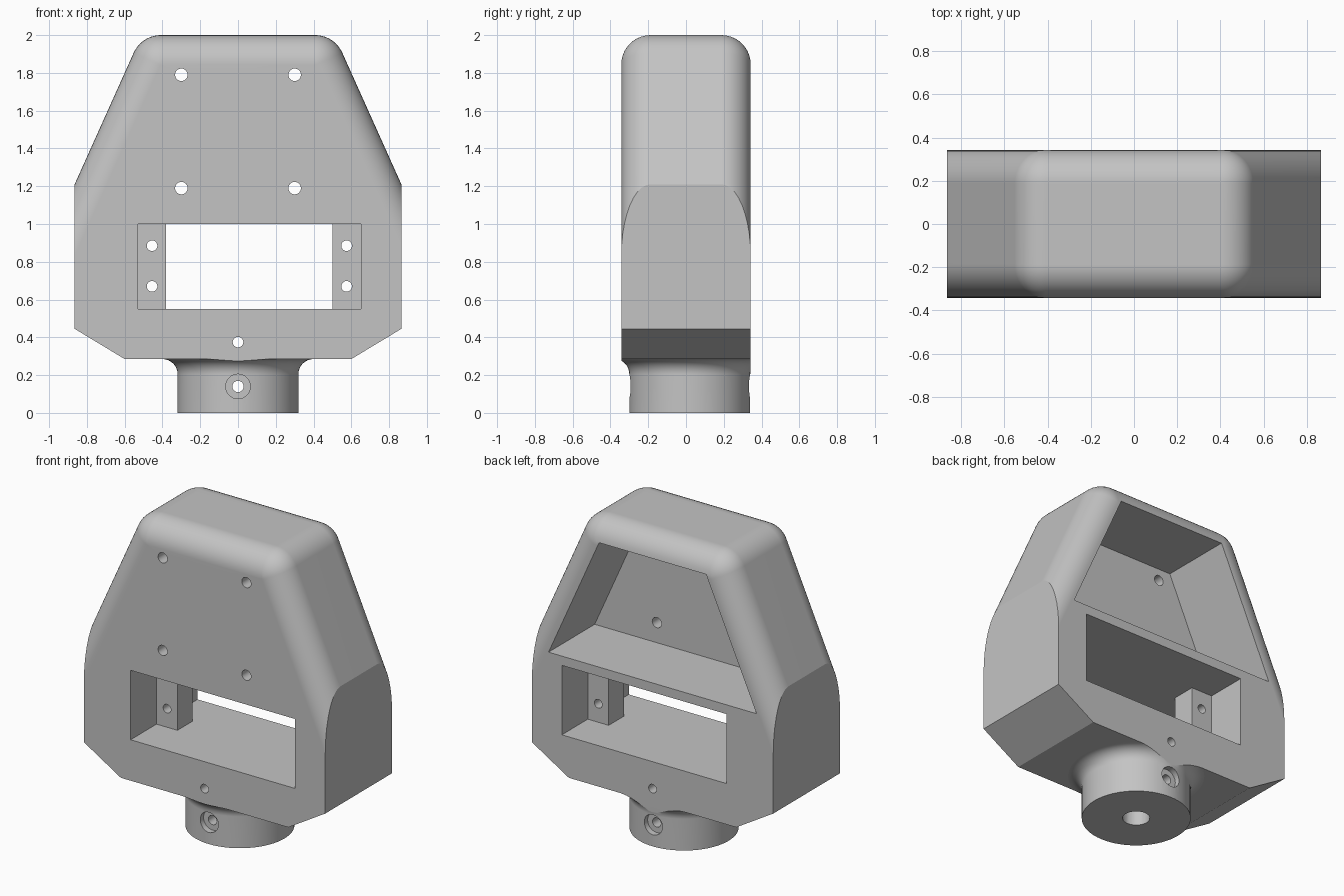
import bpy, bmesh, math
from mathutils import Matrix

if "Cube" in bpy.data.objects:
    bpy.data.objects.remove(bpy.data.objects["Cube"], do_unlink=True)

HALF = 0.3425            # half depth of the housing
R = 0.155                # edge fillet radius
SLOPE = 0.449            # sideways run of the tapered flanks per unit of height

grey = bpy.data.materials.new("plain grey")
grey.use_nodes = True
grey.diffuse_color = (0.55, 0.55, 0.55, 1)
grey.node_tree.nodes["Principled BSDF"].inputs["Base Color"].default_value = (0.55, 0.55, 0.55, 1)


def make(name, bm):
    bmesh.ops.recalc_face_normals(bm, faces=bm.faces)
    mesh = bpy.data.meshes.new(name)
    bm.to_mesh(mesh)
    bm.free()
    mesh.materials.append(grey)
    obj = bpy.data.objects.new(name, mesh)
    bpy.context.collection.objects.link(obj)
    return obj


def prism(name, outline, y0, y1, fillet=0):
    """Extrude an x-z outline along y, optionally rounding both rims."""
    bm = bmesh.new()
    face = bm.faces.new([bm.verts.new((x, y0, z)) for x, z in outline])
    moved = bmesh.ops.extrude_face_region(bm, geom=[face])["geom"]
    for v in moved:
        if isinstance(v, bmesh.types.BMVert):
            v.co.y = y1
    if fillet:
        rims = [e for e in bm.edges
                if abs(e.verts[0].co.y - e.verts[1].co.y) < 1e-5
                and max(v.co.z for v in e.verts) > 0.01 - 1]
        bmesh.ops.bevel(bm, geom=rims, offset=fillet, segments=10, profile=0.5,
                        affect='EDGES', clamp_overlap=False)
    return make(name, bm)


def box(name, x0, x1, y0, y1, z0, z1):
    return prism(name, [(x0, z0), (x1, z0), (x1, z1), (x0, z1)], y0, y1)


def rod(name, radius, x, y, z, length, axis='Y'):
    bm = bmesh.new()
    turn = Matrix.Rotation(math.pi / 2, 4, 'X') if axis == 'Y' else Matrix()
    bmesh.ops.create_cone(bm, cap_ends=True, segments=32, radius1=radius, radius2=radius,
                          depth=length, matrix=Matrix.Translation((x, y, z)) @ turn)
    return make(name, bm)


def boolean(obj, tool, operation='DIFFERENCE'):
    mod = obj.modifiers.new("cut", 'BOOLEAN')
    mod.operation, mod.solver, mod.object = operation, 'EXACT', tool
    bpy.context.view_layer.objects.active = obj
    bpy.ops.object.modifier_apply(modifier=mod.name)
    bpy.data.objects.remove(tool, do_unlink=True)


def mirrored(points):
    return points + [(-x, z) for x, z in reversed(points)]


def flank(z):
    return 0.865 + (1.21 - z) * SLOPE


# Housing: tapered block with rounded shoulders and rims
tilt = math.atan(SLOPE)
corner = R + 0.003
span = math.pi / 2 - tilt
cx = flank(2) - corner * math.tan(span / 2)
arc = [(cx + corner * math.cos(tilt + span * i / 10),
        2 - corner + corner * math.sin(tilt + span * i / 10)) for i in range(11)]
housing = prism("housing", mirrored([(flank(-0.5), -0.5)] + arc), -HALF, HALF, R)

# Trim to the straight sides and chamfered base
boolean(housing, prism("trim", mirrored([(0.6, 0.285), (0.865, 0.445), (0.865, 2.2)]), -0.6, 0.6),
        'INTERSECT')

# Window through the housing and tapered pocket in the back
boolean(housing, box("window", -0.53, 0.65, -0.6, 0.6, 0.55, 1.0))
pocket = mirrored([(flank(z) - 0.187, z) for z in (1.06, 1.865)])
boolean(housing, prism("pocket", pocket, -0.13, 0.6))

# Mounting holes
for x in (-0.3, 0.3):
    for z in (1.19, 1.79):
        boolean(housing, rod("hole", 0.033, x, 0, z, 2))
boolean(housing, rod("hole", 0.028, 0, 0, 0.375, 2))
boolean(housing, rod("bore", 0.08, 0, 0.02, 0.2, 0.5, 'Z'))

# Neck: turned profile with a flared top, held within the housing depth
bm = bmesh.new()
flare = [(0.4 - 0.08 * math.cos(a), 0.205 + 0.08 * math.sin(a))
         for a in (math.pi / 2 * i / 8 for i in range(9))]
profile = [(0, 0), (0.32, 0)] + flare + [(0, 0.285)]
verts = [bm.verts.new((r, 0, z)) for r, z in profile]
edges = [bm.edges.new(pair) for pair in zip(verts, verts[1:])]
bmesh.ops.spin(bm, geom=verts + edges, axis=(0, 0, 1), cent=(0, 0, 0),
               angle=math.tau, steps=64, use_duplicate=False)
bmesh.ops.remove_doubles(bm, verts=bm.verts, dist=1e-4)
bmesh.ops.translate(bm, verts=bm.verts, vec=(0, 0.02, 0))
neck = make("neck", bm)
boolean(neck, box("slab", -1, 1, -HALF, HALF, -1, 1), 'INTERSECT')
boolean(neck, rod("bore", 0.08, 0, 0.02, 0.2, 0.6, 'Z'))
boolean(neck, rod("screw_hole", 0.03, 0, 0, 0.14, 2))
for side in (-1, 1):
    boolean(neck, rod("counterbore", 0.065, 0, 0.02 + side * 0.38, 0.14, 0.2))

# Mounting tabs inside the window, two holes each
parts = [housing, neck]
for name, x in (("right_tab", -0.455), ("left_tab", 0.575)):
    tab = box(name, x - 0.075, x + 0.075, -0.077, 0.077, 0.55, 1.0)
    for z in (0.67, 0.885):
        boolean(tab, rod("hole", 0.028, x, 0, z, 1))
    parts.append(tab)

# Smooth curved faces, keep corners crisp
for obj in parts:
    bpy.ops.object.select_all(action='DESELECT')
    obj.select_set(True)
    bpy.context.view_layer.objects.active = obj
    bpy.ops.object.shade_smooth_by_angle(angle=math.radians(20))
    weighted = obj.modifiers.new("weighted normals", 'WEIGHTED_NORMAL')
    weighted.keep_sharp = True
